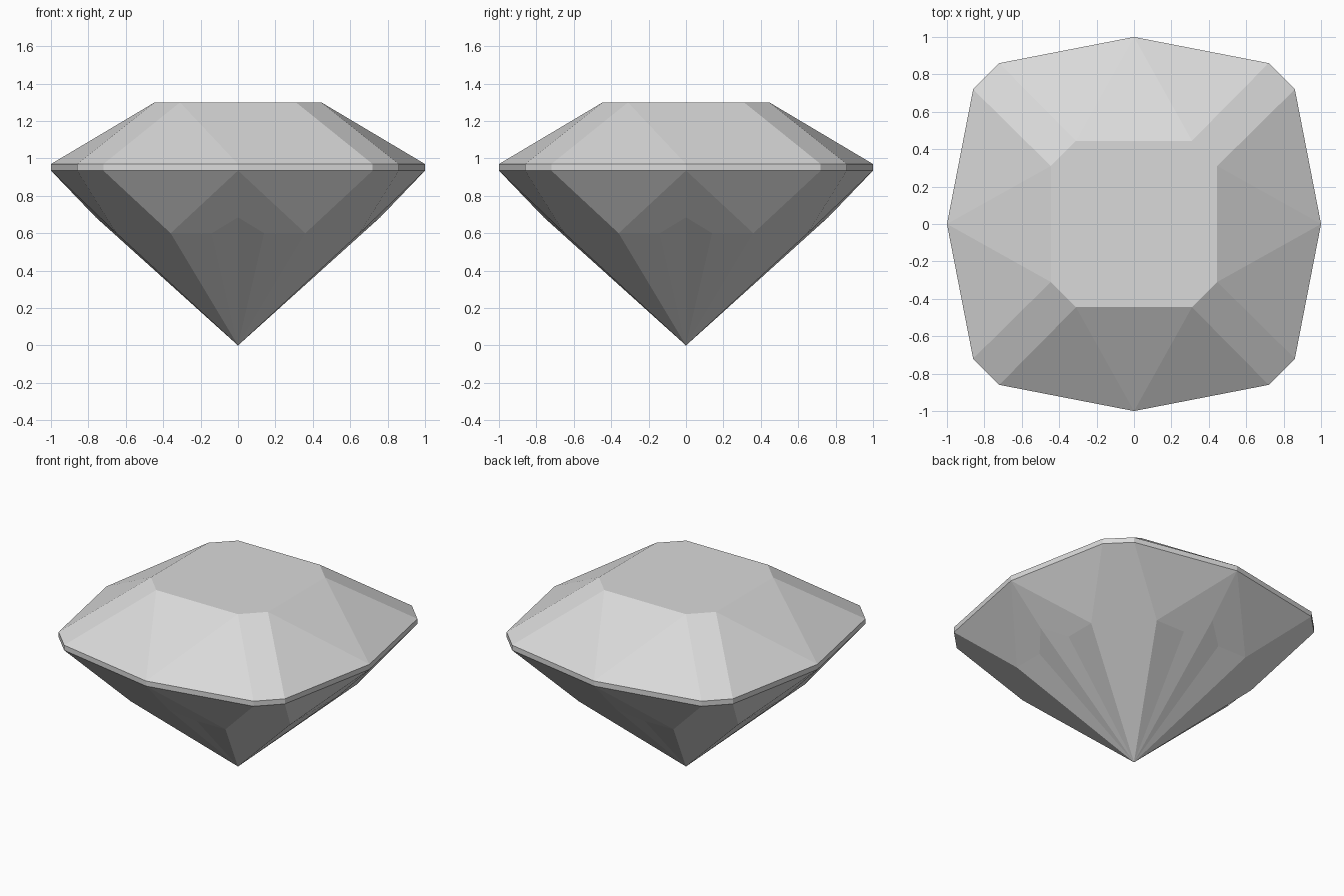
import bpy, bmesh
from mathutils import Matrix, Vector

cube = bpy.data.objects.get("Cube")
if cube:
    bpy.data.objects.remove(cube, do_unlink=True)

# Stone colour
stone = bpy.data.materials.new("pale_grey_stone")
stone.use_nodes = True
stone.diffuse_color = (0.7, 0.7, 0.7, 1)
stone.node_tree.nodes["Principled BSDF"].inputs["Base Color"].default_value = (0.7, 0.7, 0.7, 1)

TABLE, TOP, BOTTOM = 1.3, 0.97, 0.935   # table and girdle heights
bm = bmesh.new()


def facet(points, turn):
    """Add one flat facet, rotated by quarter turns about z."""
    spin = Matrix.Rotation(turn, 3, "Z")
    bm.faces.new([bm.verts.new(spin @ Vector(p)) for p in points])


def flip(points):
    """Mirror a facet across the middle of its side."""
    return [(-x, y, z) for x, y, z in points]


# Facet corners on one half of the back side
mid_top, mid_low = (0, 1, TOP), (0, 1, BOTTOM)
corner_top, corner_low = (0.72, 0.86, TOP), (0.72, 0.86, BOTTOM)
next_top, next_low = (0.86, 0.72, TOP), (0.86, 0.72, BOTTOM)
table, next_table = (0.31, 0.445, TABLE), (0.445, 0.31, TABLE)
shoulder, next_shoulder = (0.36, 0.65, 0.6), (0.65, 0.36, 0.6)
notch, peak, culet = (0.14, 0.65, 0.6), (0, 0.76, 0.685), (0, 0, 0)

half_side = [
    [mid_top, table, corner_top],                 # crown half
    [mid_top, corner_top, corner_low, mid_low],   # girdle band
    [mid_low, corner_low, shoulder],              # upper pavilion
    [mid_low, shoulder, notch, peak],             # lower pavilion
    [shoulder, culet, notch],
    [notch, culet, peak],
]
whole = [
    [mid_top, flip([table])[0], table],                # crown centre
    [corner_top, table, next_table, next_top],         # corner crown
    [corner_top, next_top, next_low, corner_low],      # corner girdle
    [corner_low, next_low, next_shoulder, culet, shoulder],  # corner pavilion
]
for quarter in range(4):
    turn = quarter * 1.5707963
    for points in half_side:
        facet(points, turn)
        facet(flip(points), turn)
    for points in whole:
        facet(points, turn)

# Weld the facets, then close the flat table on top
bmesh.ops.remove_doubles(bm, verts=bm.verts[:], dist=0.001)
bmesh.ops.holes_fill(bm, edges=[e for e in bm.edges if e.is_boundary], sides=0)
bmesh.ops.recalc_face_normals(bm, faces=bm.faces[:])

mesh = bpy.data.meshes.new("cut_gemstone")
bm.to_mesh(mesh)
bm.free()
mesh.materials.append(stone)
gem = bpy.data.objects.new("cut_gemstone", mesh)
bpy.context.collection.objects.link(gem)
